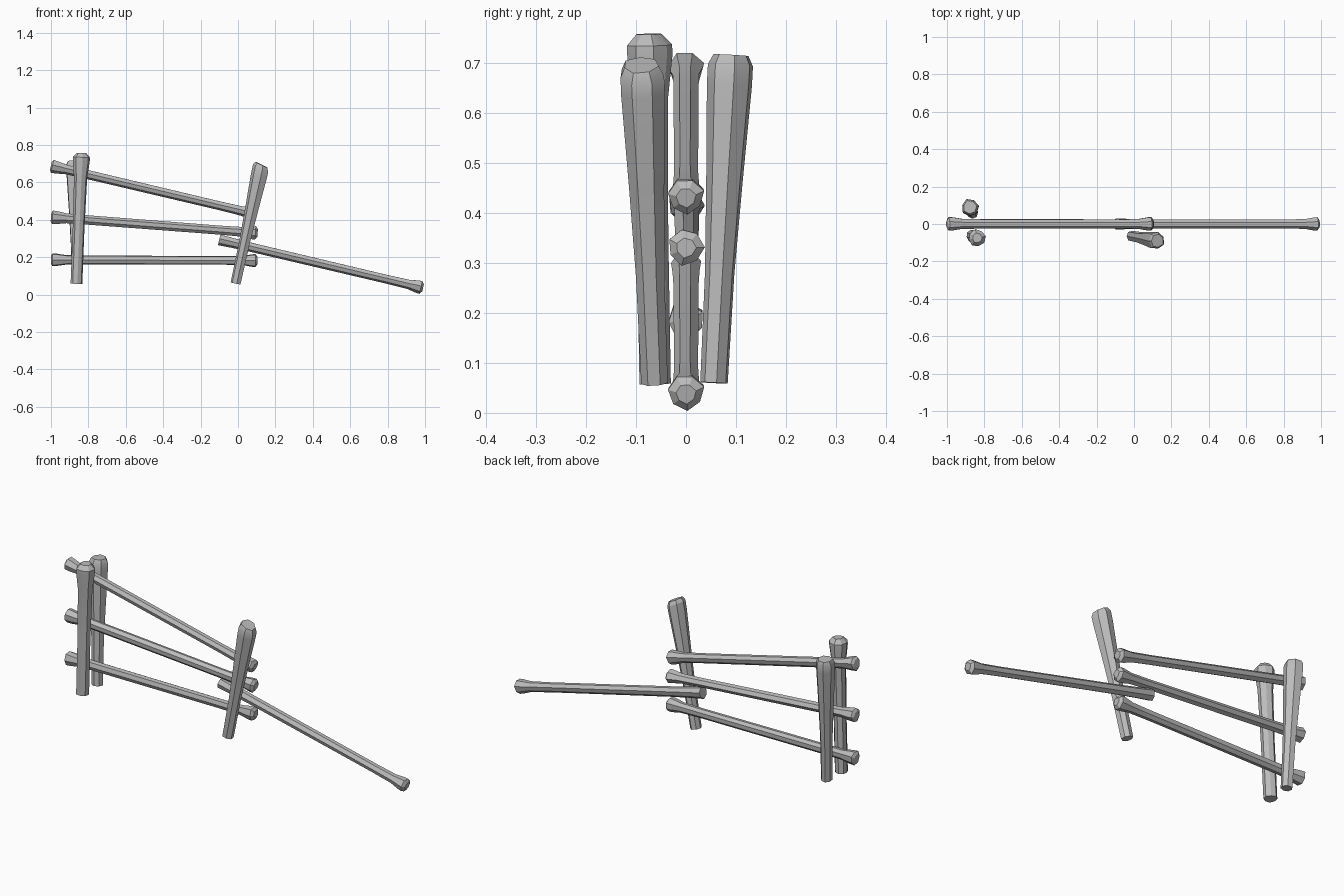
import bpy, bmesh, math
from mathutils import Vector

cube = bpy.data.objects.get("Cube")
if cube:
    bpy.data.objects.remove(cube, do_unlink=True)

wood = bpy.data.materials.new("grey wood")
wood.use_nodes = True
wood.diffuse_color = (0.5, 0.5, 0.5, 1)
wood.node_tree.nodes["Principled BSDF"].inputs["Base Color"].default_value = (0.5, 0.5, 0.5, 1)


def log(name, start, end, profile, sides=7, turn=0.0, slant=0.0):
    """Loft rings (distance along, radius) from start to end; slant tilts the far end."""
    start, end = Vector(start), Vector(end)
    axis = end - start
    length = axis.length
    axis.normalize()
    u = Vector((0, 1, 0))
    u = (u - axis * u.dot(axis)).normalized()
    v = axis.cross(u)
    bm = bmesh.new()
    rings = []
    for i, (dist, radius) in enumerate(profile):
        d = dist if dist >= 0 else length + dist
        tilt = slant if i >= len(profile) - 2 else 0
        ring = []
        for k in range(sides):
            a = math.tau * k / sides + turn
            r = radius * (1 + 0.06 * math.sin(3 * a + turn))
            along = d + tilt * r * math.sin(a)
            ring.append(bm.verts.new(start + axis * along + (u * math.cos(a) + v * math.sin(a)) * r))
        rings.append(ring)
    for a, b in zip(rings, rings[1:]):
        for k in range(sides):
            n = (k + 1) % sides
            bm.faces.new((a[k], a[n], b[n], b[k]))
    bm.faces.new(rings[0][::-1])
    bm.faces.new(rings[-1])
    bmesh.ops.recalc_face_normals(bm, faces=bm.faces)
    mesh = bpy.data.meshes.new(name)
    bm.to_mesh(mesh)
    bm.free()
    mesh.materials.append(wood)
    obj = bpy.data.objects.new(name, mesh)
    bpy.context.collection.objects.link(obj)
    bpy.ops.object.select_all(action='DESELECT')
    obj.select_set(True)
    bpy.context.view_layer.objects.active = obj
    bpy.ops.object.shade_smooth_by_angle(angle=math.radians(25))
    return obj


END = -0.000001
# Rails: slim in the middle, flared at both ends with a bevelled cap
rail = [(0, 0.022), (0.008, 0.036), (0.035, 0.034), (0.085, 0.026),
        (0.2, 0.025), (-0.2, 0.024), (-0.08, 0.026), (-0.03, 0.035), (-0.012, 0.036), (END, 0.02)]
log("top_rail", (-1, 0, 0.69), (0.1, 0, 0.43), rail, turn=0.3)
log("middle_rail", (-1, 0, 0.415), (0.105, 0, 0.33), rail, turn=0.9)
log("bottom_rail", (-1, 0, 0.187), (0.105, 0, 0.183), rail, turn=0.5)

# Fallen rail: the end by the post is plain
fallen = [(0, 0.03), (0.08, 0.027)] + rail[4:]
log("fallen_rail", (-0.1, 0, 0.295), (0.99, 0, 0.038), fallen, turn=0.3)

# Posts: the front one has a knob, the others widen steadily to the top
knob_post = [(0, 0.032), (0.3, 0.032), (-0.13, 0.036), (-0.045, 0.046), (-0.022, 0.046), (END, 0.026)]
wide_post = [(0, 0.028), (0.22, 0.03), (0.4, 0.037), (-0.06, 0.046), (-0.02, 0.046), (END, 0.036)]
log("front_left_post", (-0.865, -0.063, 0.058), (-0.838, -0.075, 0.757), knob_post, 8, 0.2)
log("back_left_post", (-0.862, 0.056, 0.06), (-0.877, 0.09, 0.715), wide_post, 7, 0.4)
log("leaning_post", (-0.013, -0.064, 0.06), (0.125, -0.09, 0.695), wide_post, 7, 0.7, 0.25)
